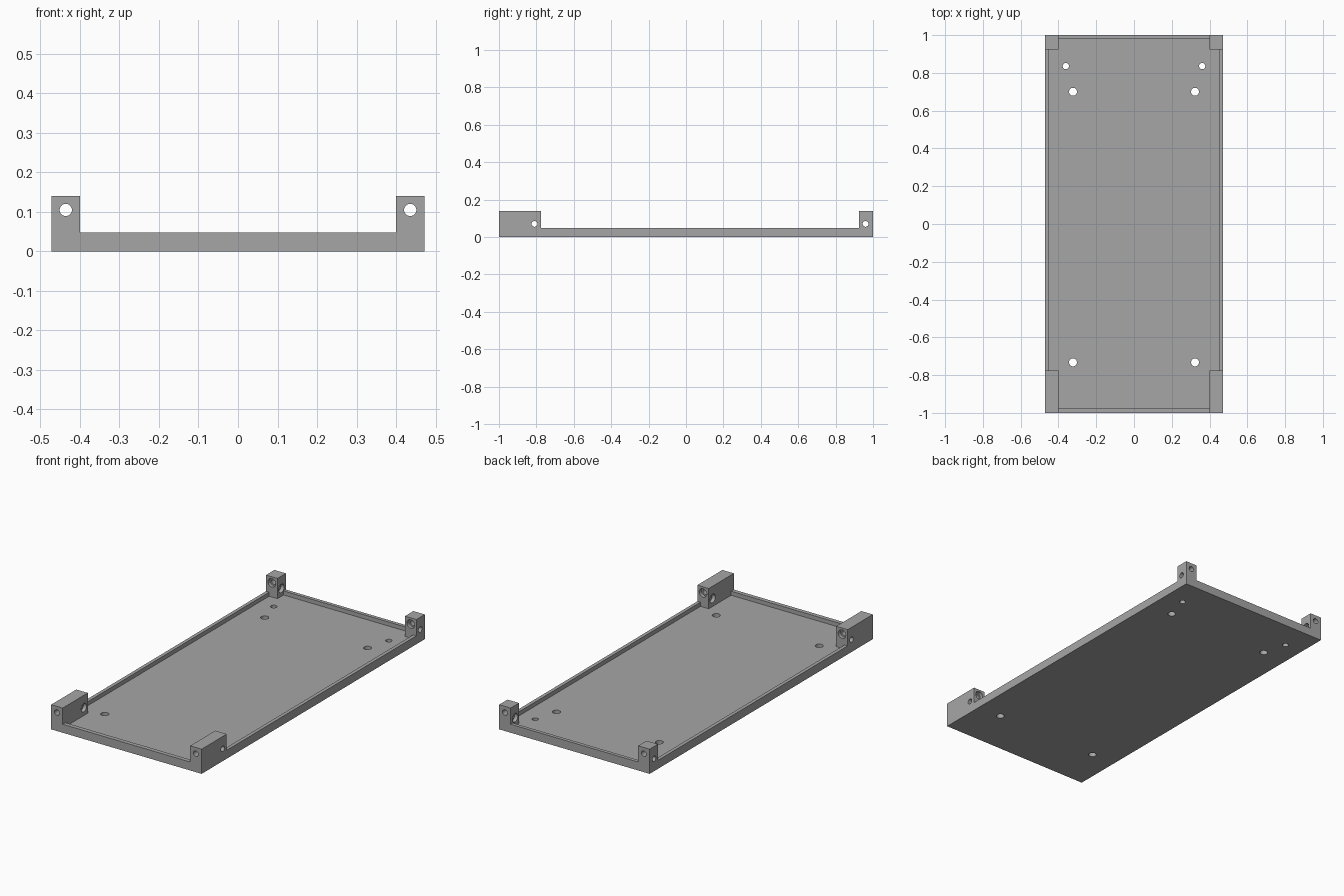
import bpy, math
from mathutils import Matrix

cube = bpy.data.objects.get("Cube")
if cube:
    bpy.data.objects.remove(cube, do_unlink=True)

# Overall sizes
HALF_W, HALF_L, HEIGHT = 0.472, 1.0, 0.14
RIM_Z, FLOOR_Z = 0.048, 0.025
RIM_X, RIM_FRONT, RIM_BACK = 0.452, -0.976, 0.98
POST_X, POST_FRONT, POST_BACK = 0.40, -0.775, 0.925
TOP = 0.3

grey = bpy.data.materials.new("plain_grey")
grey.use_nodes = True
colour = (0.38, 0.38, 0.38, 1)
grey.diffuse_color = colour
grey.node_tree.nodes["Principled BSDF"].inputs["Base Color"].default_value = colour


def box(name, x0, x1, y0, y1, z0, z1):
    bpy.ops.mesh.primitive_cube_add(size=1)
    ob = bpy.context.object
    ob.name = name
    ob.data.transform(Matrix.Translation(((x0 + x1) / 2, (y0 + y1) / 2, (z0 + z1) / 2))
                      @ Matrix.Diagonal((x1 - x0, y1 - y0, z1 - z0, 1)))
    ob.data.materials.append(grey)
    return ob


def rod(x, y, z, radius, length, axis):
    bpy.ops.mesh.primitive_cylinder_add(vertices=32, radius=radius, depth=length)
    ob = bpy.context.object
    turn = {"X": Matrix.Rotation(math.pi / 2, 4, "Y"),
            "Y": Matrix.Rotation(math.pi / 2, 4, "X"), "Z": Matrix()}[axis]
    ob.data.transform(Matrix.Translation((x, y, z)) @ turn)
    ob.data.materials.append(grey)
    return ob


def cut(target, cutter):
    cutter.hide_render = True
    mod = target.modifiers.new("cut", "BOOLEAN")
    mod.operation, mod.solver, mod.object = "DIFFERENCE", "EXACT", cutter
    bpy.context.view_layer.objects.active = target
    bpy.ops.object.modifier_apply(modifier=mod.name)
    bpy.data.objects.remove(cutter, do_unlink=True)


# Tray with four corner posts, carved from one block
tray = box("tray_with_corner_posts", -HALF_W, HALF_W, -HALF_L, HALF_L, 0, HEIGHT)
cut(tray, box("cutter", -POST_X, POST_X, -1.2, 1.2, RIM_Z, TOP))
cut(tray, box("cutter", -0.7, 0.7, POST_FRONT, POST_BACK, RIM_Z, TOP))
cut(tray, box("cutter", -POST_X, POST_X, RIM_FRONT, RIM_BACK, FLOOR_Z, TOP))
cut(tray, box("cutter", -RIM_X, RIM_X, POST_FRONT, POST_BACK, FLOOR_Z, TOP))

# Screw holes, mirrored left and right
SINK = 0.02
for side in (-1, 1):
    # Floor holes
    for x, y, r in ((0.323, 0.70, 0.021), (0.323, -0.733, 0.021), (0.361, 0.836, 0.0165)):
        cut(tray, rod(side * x, y, 0, r, 0.2, "Z"))
    # Post holes, each with a wider recess on the inner face
    for inner, outer, cross_y in ((POST_FRONT, -HALF_L, -0.81), (POST_BACK, HALF_L, 0.96)):
        x = side * 0.436
        cut(tray, rod(x, (inner + outer) / 2, 0.105, 0.0155, 0.4, "Y"))
        cut(tray, rod(x, inner, 0.105, 0.024, SINK * 2, "Y"))
        cut(tray, rod(x, cross_y, 0.07, 0.0155, 0.2, "X"))
        cut(tray, rod(side * POST_X, cross_y, 0.07, 0.024, SINK * 2, "X"))

# Keep box edges crisp and hole walls smooth
bpy.ops.object.select_all(action="DESELECT")
tray.select_set(True)
bpy.context.view_layer.objects.active = tray
bpy.ops.object.shade_smooth_by_angle(angle=math.radians(30))
